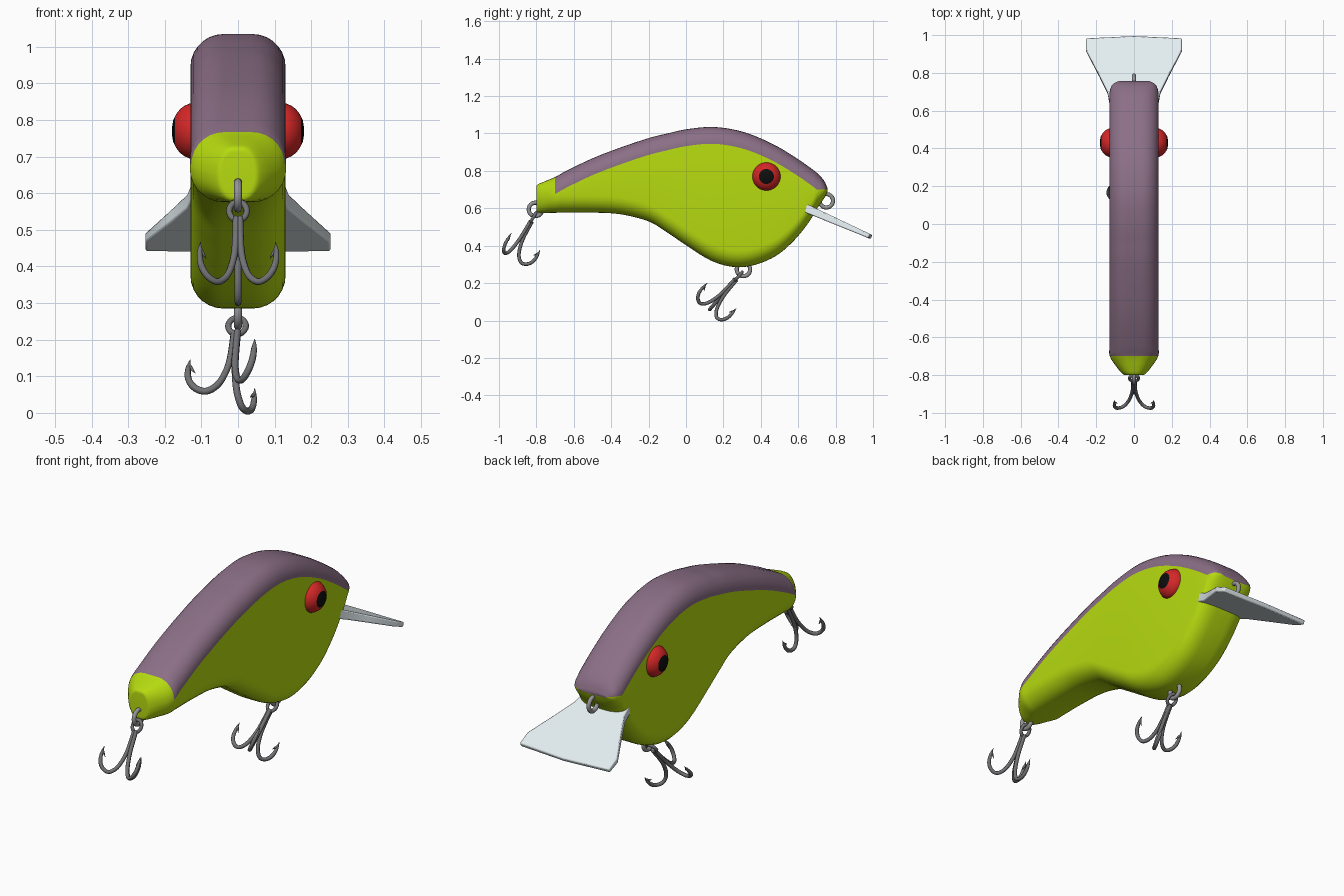
import bpy, bmesh
from math import sin, cos, pi, radians
from mathutils import Vector

if "Cube" in bpy.data.objects:
    bpy.data.objects.remove(bpy.data.objects["Cube"])


def material(name, rgb):
    m = bpy.data.materials.new(name)
    m.diffuse_color = (*rgb, 1)
    m.use_nodes = True
    m.node_tree.nodes["Principled BSDF"].inputs["Base Color"].default_value = m.diffuse_color
    return m


LIME = material("lime", (0.47, 0.71, 0.005))
PURPLE = material("purple", (0.26, 0.16, 0.24))
RED = material("red", (0.66, 0.02, 0.02))
BLACK = material("black", (0.004, 0.004, 0.004))
CLEAR = material("pale_plastic", (0.78, 0.86, 0.89))
STEEL = material("steel", (0.17, 0.17, 0.18))
WIRE = material("wire", (0.3, 0.3, 0.3))


def smooth_path(pts, steps):
    """Catmull-Rom through tuples of any length."""
    out = []
    for i in range(len(pts) - 1):
        p0, p1, p2, p3 = (pts[max(i - 1, 0)], pts[i], pts[i + 1], pts[min(i + 2, len(pts) - 1)])
        for k in range(steps):
            t = k / steps
            out.append(tuple(0.5 * (2 * b + (c - a) * t + (2 * a - 5 * b + 4 * c - d) * t * t
                                    + (3 * b - a - 3 * c + d) * t ** 3)
                             for a, b, c, d in zip(p0, p1, p2, p3)))
    return out + [tuple(pts[-1])]


def finish(bm, name, mats, angle=40):
    bmesh.ops.recalc_face_normals(bm, faces=bm.faces[:])
    me = bpy.data.meshes.new(name)
    bm.to_mesh(me)
    bm.free()
    for m in mats:
        me.materials.append(m)
    ob = bpy.data.objects.new(name, me)
    bpy.context.collection.objects.link(ob)
    smooth(ob, angle)
    return ob


def smooth(ob, angle=40):
    bpy.ops.object.select_all(action='DESELECT')
    ob.select_set(True)
    bpy.context.view_layer.objects.active = ob
    bpy.ops.object.shade_smooth_by_angle(angle=radians(angle))


def loft(bm, rings, mat_of):
    rows = [[bm.verts.new(p) for p in r] for r in rings]
    n = len(rows[0])
    for i in range(len(rows) - 1):
        for j in range(n):
            k = (j + 1) % n
            f = bm.faces.new((rows[i][j], rows[i][k], rows[i + 1][k], rows[i + 1][j]))
            f.material_index = mat_of(i, j)
    for i in (0, -1):
        bm.faces.new(rows[i]).material_index = mat_of(i, 0)


# Body: rounded-box sections along y (y, top z, bottom z, half width)
stations = smooth_path([
    (-0.80, 0.705, 0.605, 0.04), (-0.795, 0.725, 0.58, 0.058), (-0.76, 0.742, 0.575, 0.09),
    (-0.70, 0.767, 0.576, 0.128), (-0.64, 0.80, 0.577, 0.13), (-0.5, 0.867, 0.577, 0.13),
    (-0.35, 0.925, 0.568, 0.13), (-0.2, 0.975, 0.53, 0.13), (-0.1, 1.0, 0.47, 0.13),
    (0.0, 1.022, 0.403, 0.13), (0.13, 1.035, 0.322, 0.13), (0.25, 1.022, 0.287, 0.13),
    (0.36, 0.99, 0.295, 0.13), (0.48, 0.935, 0.345, 0.13), (0.58, 0.875, 0.43, 0.13),
    (0.66, 0.82, 0.53, 0.13), (0.705, 0.785, 0.605, 0.128), (0.74, 0.745, 0.655, 0.112),
    (0.757, 0.705, 0.69, 0.08)], 5)
SEG = 7


def section(y, top, bot, w):
    rz, rx = min(0.09, (top - bot) * 0.48), min(0.09, w * 0.8)
    ring = []
    for c, (sx, z) in enumerate([(1, top - rz), (-1, top - rz), (-1, bot + rz), (1, bot + rz)]):
        for k in range(SEG + 1):
            a = (c + k / SEG) * pi / 2
            ring.append((sx * (w - rx) + rx * cos(a), y, z + rz * sin(a)))
    return ring


def body_mat(i, j):
    return 1 if j < 2 * SEG + 1 and stations[i][0] > -0.701 else 0


bm = bmesh.new()
loft(bm, [section(*s) for s in stations], body_mat)
finish(bm, "body", [LIME, PURPLE], 50)

# Eyes: turned domes with a black pupil, one per side
dome = [(0.10, 0.075), (0.132, 0.075), (0.146, 0.069), (0.158, 0.06), (0.167, 0.049),
        (0.172, 0.04), (0.177, 0.03), (0.18, 0.012)]
for side, name in ((1, "right_eye"), (-1, "left_eye")):
    bm = bmesh.new()
    loft(bm, [[(side * x, 0.43 + r * cos(2 * pi * k / 40), 0.77 + r * sin(2 * pi * k / 40))
               for k in range(40)] for x, r in dome],
         lambda i, j: 1 if i >= 5 or i == -1 else 0)
    finish(bm, name, [RED, BLACK], 50)

# Diving lip: flared, sloping plate, thinner at its tip
half = [(0.10, 0.52), (0.125, 0.62), (0.14, 0.70), (0.185, 0.79), (0.253, 0.92), (0.253, 0.985)]
outline = half + [(0.0, 0.997)] + [(-x, y) for x, y in reversed(half)]
bm = bmesh.new()


def lip_z(y):
    return 0.645 - 0.475 * (y - 0.6)


top = [(x, y, lip_z(y)) for x, y in outline]
bottom = [(x, y - 0.01, lip_z(y) - 0.05 + 0.07 * (y - 0.58)) for x, y in outline]
loft(bm, [top, bottom], lambda i, j: 0)
lip = finish(bm, "diving_lip", [CLEAR], 35)
bev = lip.modifiers.new("soft_edge", 'BEVEL')
bev.width, bev.segments = 0.006, 2

# Wire eyelets at nose, belly and tail
for name, y, z in (("nose_eyelet", 0.75, 0.64), ("belly_eyelet", 0.307, 0.273),
                   ("tail_eyelet", -0.805, 0.594)):
    bpy.ops.mesh.primitive_torus_add(location=(0, y, z), rotation=(0, pi / 2, 0), major_radius=0.036,
                                     minor_radius=0.011, major_segments=32, minor_segments=10)
    ob = bpy.context.object
    ob.name = name
    ob.data.materials.append(WIRE)
    smooth(ob, 60)


# Treble hooks: three swept prongs with barbs plus a top ring
def treble(name, origin, tilt, twist, lean):
    origin = Vector(origin)
    d = Vector((lean, -sin(tilt), -cos(tilt))).normalized()
    x = Vector((1, 0, 0))
    x = (x - d * x.dot(d)).normalized()
    u = x.cross(d)
    if u.y < 0:
        u = -u
    cu = bpy.data.curves.new(name, 'CURVE')
    cu.dimensions = '3D'
    cu.bevel_depth, cu.bevel_resolution, cu.use_fill_caps = 0.0095, 2, True

    def strand(pts, radii, cyclic=False):
        sp = cu.splines.new('POLY')
        sp.points.add(len(pts) - 1)
        for p, co, r in zip(sp.points, pts, radii):
            p.co, p.radius = (*co, 1), r
        sp.use_cyclic_u = cyclic

    prong = smooth_path([(0.055, 0.006, 1), (0.15, 0.009, 1), (0.21, 0.02, 1), (0.252, 0.038, 1),
                         (0.275, 0.066, 1), (0.266, 0.096, 1), (0.238, 0.116, 1),
                         (0.20, 0.121, 0.8), (0.165, 0.118, 0.08)], 4)
    barb = [(0.185, 0.12, 0.6), (0.198, 0.111, 0.5), (0.212, 0.1, 0.05)]
    for k in range(3):
        a = twist + k * 2 * pi / 3
        radial = u * cos(a) + x * sin(a)
        for path in (prong, barb):
            strand([origin + d * s + radial * r for s, r, _ in path], [p[2] for p in path])
    ring = [origin + d * (0.033 + 0.029 * cos(t)) + x * (0.024 * sin(t))
            for t in (2 * pi * k / 24 for k in range(24))]
    strand(ring, [0.9] * 24, True)
    ob = bpy.data.objects.new(name, cu)
    bpy.context.collection.objects.link(ob)
    bpy.ops.object.select_all(action='DESELECT')
    ob.select_set(True)
    bpy.context.view_layer.objects.active = ob
    bpy.ops.object.convert(target='MESH')
    ob = bpy.context.object
    ob.data.materials.clear()
    ob.data.materials.append(STEEL)
    smooth(ob, 60)


treble("tail_hook", (0, -0.80, 0.58), radians(30), 0, 0)
treble("belly_hook", (0, 0.303, 0.262), radians(41), radians(30), -0.08)
